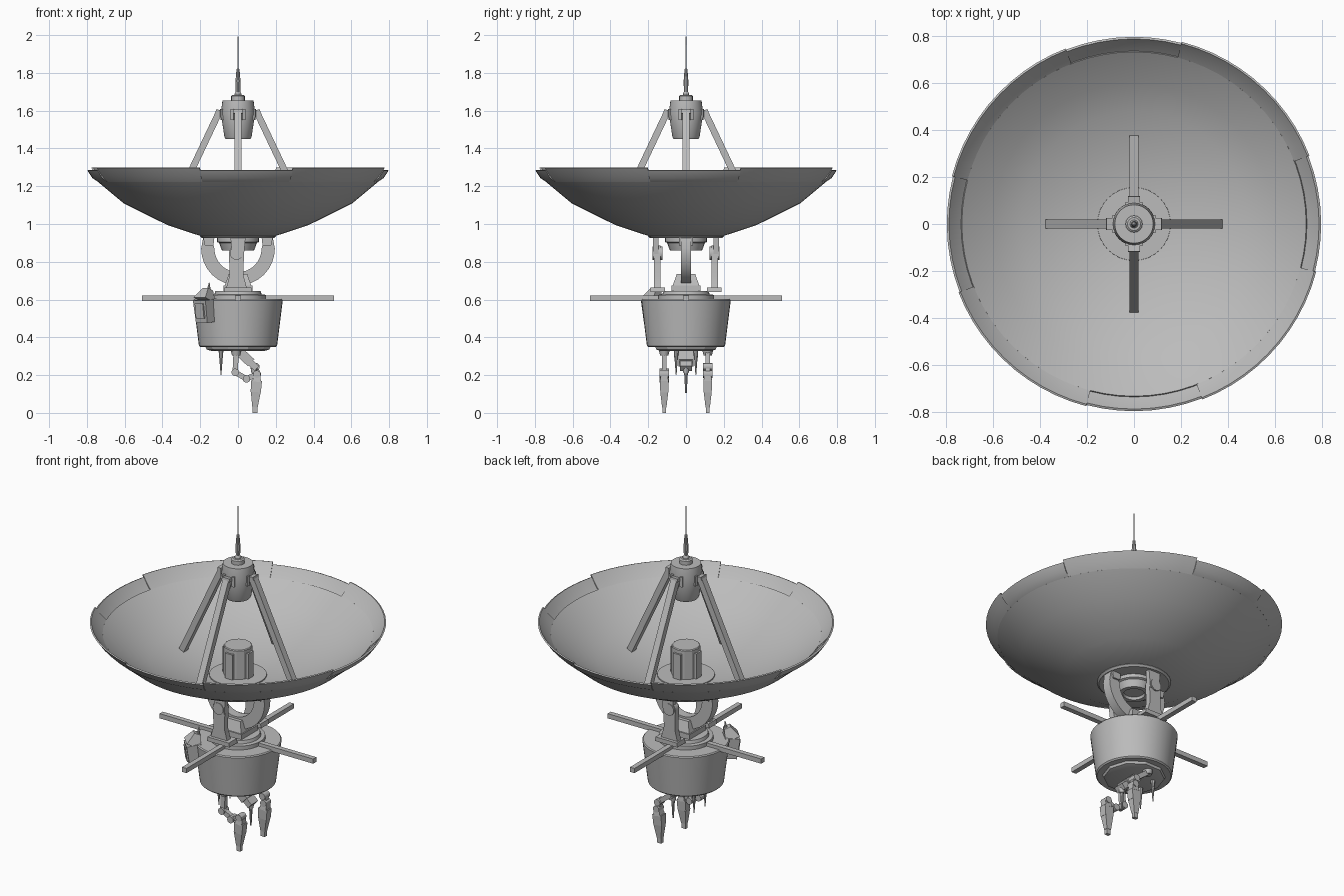
import bpy, bmesh, math
from math import sin, cos, radians, pi
from mathutils import Vector, Matrix

if "Cube" in bpy.data.objects:
    bpy.data.objects.remove(bpy.data.objects["Cube"])

GREY = (0.5, 0.5, 0.5, 1)
metal = bpy.data.materials.new("grey_metal")
metal.use_nodes = True
metal.diffuse_color = GREY
metal.node_tree.nodes["Principled BSDF"].inputs["Base Color"].default_value = GREY


def finish(name, bm):
    bmesh.ops.remove_doubles(bm, verts=bm.verts, dist=0.0001)
    bmesh.ops.recalc_face_normals(bm, faces=bm.faces)
    mesh = bpy.data.meshes.new(name)
    bm.to_mesh(mesh)
    bm.free()
    mesh.materials.append(metal)
    obj = bpy.data.objects.new(name, mesh)
    bpy.context.collection.objects.link(obj)
    bpy.ops.object.select_all(action='DESELECT')
    obj.select_set(True)
    bpy.context.view_layer.objects.active = obj
    bpy.ops.object.shade_smooth_by_angle(angle=radians(30))


def lathe(name, profile, segs=32, start=0, sweep=360, panel=False):
    """Sweep (radius, z) points about z; a panel is a closed loop with end caps."""
    bm = bmesh.new()
    rings = []
    for i in range(segs + 1):
        a = radians(start + sweep * i / segs)
        rings.append([bm.verts.new((r * cos(a), r * sin(a), z)) for r, z in profile])
    n = len(profile)
    for a, b in zip(rings, rings[1:]):
        for j in range(n if panel else n - 1):
            k = (j + 1) % n
            quad = [a[j], a[k], b[k], b[j]]
            if profile[j][0] == 0:
                quad.remove(b[j])
            if profile[k][0] == 0:
                quad.remove(b[k])
            if len(quad) > 2:
                bm.faces.new(quad)
    if panel:
        bm.faces.new(rings[0])
        bm.faces.new(rings[-1])
    finish(name, bm)


def place(bm, p, q):
    turn = (q - p).to_track_quat('Z', 'Y').to_matrix().to_4x4()
    bm.transform(Matrix.Translation((p + q) / 2) @ turn)


def bar(name, p, q, w, d, end=1.0):
    """Box from p to q, w wide and d deep, scaled by end at q."""
    p, q = Vector(p), Vector(q)
    bm = bmesh.new()
    bmesh.ops.create_cube(bm, size=1)
    for v in bm.verts:
        s = end if v.co.z > 0 else 1
        v.co = Vector((v.co.x * w * s, v.co.y * d * s, v.co.z * (q - p).length))
    place(bm, p, q)
    finish(name, bm)


def rod(name, p, q, r1, r2, segs=12):
    p, q = Vector(p), Vector(q)
    bm = bmesh.new()
    bmesh.ops.create_cone(bm, cap_ends=True, segments=segs, radius1=r1, radius2=r2, depth=(q - p).length)
    place(bm, p, q)
    finish(name, bm)


def plate(name, outline, y, thick):
    """Extrude an (x, z) outline along y."""
    bm = bmesh.new()
    face = bm.faces.new([bm.verts.new((x, y - thick / 2, z)) for x, z in outline])
    out = bmesh.ops.extrude_face_region(bm, geom=[face])
    for v in out["geom"]:
        if isinstance(v, bmesh.types.BMVert):
            v.co.y += thick
    finish(name, bm)


def arc(cx, cz, r, a0, a1, n=16):
    return [(cx + r * cos(radians(a0 + (a1 - a0) * i / n)),
             cz + r * sin(radians(a0 + (a1 - a0) * i / n))) for i in range(n + 1)]


def polar(r, a, z):
    return (r * cos(a), r * sin(a), z)


# Dish: shell with a thicker middle, then alternating high and low rim panels
under = [(0, 0.937), (0.2, 0.937), (0.375, 0.995), (0.606, 1.11), (0.74, 1.222)]
inner = [(0.734, 1.233), (0.6, 1.135), (0.48, 1.078), (0.36, 1.035), (0.15, 0.982), (0, 0.982)]
lathe("dish_shell", under + inner, 72)
high = [(0.74, 1.222), (0.772, 1.254), (0.803, 1.297), (0.795, 1.3), (0.766, 1.263), (0.734, 1.233)]
low = [(0.74, 1.222), (0.771, 1.243), (0.798, 1.283), (0.789, 1.287), (0.762, 1.251), (0.734, 1.223)]
for i in range(4):
    lathe("low_rim_panel", low, 7, 90 * i - 14.7, 36, True)
    lathe("high_rim_panel", high, 11, 90 * i + 21.3, 54, True)

# Feed horn in the dish centre
lathe("feed_flange", [(0, 0.99), (0.156, 0.99), (0.158, 0.97)], 32)
lathe("feed_horn", [(0, 1.165), (0.074, 1.165), (0.078, 1.16), (0.078, 0.97)], 12)
for i in range(4):
    a = i * pi / 2
    bar("feed_plate", polar(0.076, a, 0.985), polar(0.0761, a, 1.14), 0.05, 0.02)

# Receiver head with antenna
lathe("receiver_head", [(0, 1.45), (0.066, 1.45), (0.072, 1.46), (0.091, 1.59),
                        (0.082, 1.655), (0, 1.655)], 32)
lathe("receiver_cap", [(0, 1.64), (0.036, 1.64), (0.036, 1.678), (0.028, 1.684), (0, 1.684)], 16)
lathe("antenna", [(0.018, 1.68), (0.018, 1.69), (0.012, 1.7), (0.013, 1.76), (0.008, 1.82),
                  (0.003, 1.825), (0.002, 1.99), (0, 2.0)], 10)

# Receiver struts and their clamps
for i in range(4):
    a = i * pi / 2
    bar("receiver_strut", polar(0.1, a, 1.592), polar(0.362, a, 1.04), 0.038, 0.035)
    bar("strut_clamp", polar(0.07, a, 1.59), polar(0.118, a, 1.597), 0.05, 0.02)
    for s in (-1, 1):
        b = a + s * 0.33
        bar("clamp_cheek", polar(0.088, b, 1.55), polar(0.09, b, 1.61), 0.016, 0.016)

# Underside mount of the dish
lathe("mount_disc", [(0, 0.925), (0.19, 0.925), (0.2, 0.935), (0.2, 0.945)], 32)
lathe("mount_boss", [(0, 0.875), (0.055, 0.875), (0.06, 0.86), (0.085, 0.86), (0.1, 0.9),
                     (0.112, 0.905), (0.112, 0.93)], 24)

# Tilt ring: lower half ring with upright ends
ring = [(0.185, 0.925)] + arc(0, 0.87, 0.195, 0, -180) + [(-0.185, 0.925), (-0.14, 0.925)]
ring += arc(0, 0.87, 0.125, -180, 0) + [(0.14, 0.925)]
plate("tilt_ring", ring, 0, 0.055)
for s in (-1, 1):
    plate("ring_end", [(s * x, z) for x, z in ((0.125, 0.93), (0.185, 0.93), (0.175, 0.885), (0.13, 0.885))], 0, 0.075)

# Fork arms with pivots and hangers
fork = [(-0.065, 0.65), (0.05, 0.65), (0.028, 0.73)] + arc(-0.008, 0.845, 0.04, 0, 180, 10) + [(-0.044, 0.73)]
for s in (-1, 1):
    plate("fork_arm", fork, s * 0.152, 0.034)
    plate("fork_foot", [(-0.075, 0.64), (0.075, 0.64), (0.07, 0.665), (-0.07, 0.665)], s * 0.15, 0.075)
    rod("pivot_pin", (-0.008, s * 0.125, 0.845), (-0.008, s * 0.178, 0.845), 0.035, 0.035, 16)
    plate("pivot_hanger", [(-0.04, 0.93), (0.04, 0.93), (0.03, 0.82), (-0.03, 0.82)], s * 0.16, 0.028)
bar("cradle_base", (0, 0, 0.64), (0, 0, 0.675), 0.155, 0.155)
bar("cradle_top", (0, 0, 0.675), (0, 0, 0.735), 0.14, 0.14, 0.7)

# Body with turntable and lower hatch
lathe("body", [(0, 0.602), (0.232, 0.602), (0.237, 0.596), (0.207, 0.355), (0.2, 0.348), (0, 0.348)], 40)
lathe("turntable", [(0, 0.645), (0.12, 0.645), (0.125, 0.627), (0.148, 0.625), (0.148, 0.6)], 32)
lathe("lower_hatch", [(0.172, 0.35), (0.165, 0.335), (0.14, 0.328), (0, 0.328)], 10)

# Four outriggers
for i in range(4):
    a = i * pi / 2
    bar("outrigger", polar(0.14, a, 0.607), polar(0.508, a, 0.607), 0.03, 0.028)

# Equipment pod on the front right of the body
a = radians(225)
bar("pod_case", polar(0.235, a, 0.48), polar(0.25, a, 0.6), 0.085, 0.075, 1.1)
bar("pod_hood", polar(0.25, a, 0.595), polar(0.225, a, 0.655), 0.09, 0.085, 0.45)
bar("pod_cover", polar(0.275, a, 0.5), polar(0.285, a, 0.58), 0.06, 0.02)
rod("pod_spike", polar(0.22, a, 0.64), polar(0.215, a, 0.69), 0.012, 0.002, 8)


# Gripper arms: jointed links ending in a tapered claw
def arm(y, path):
    pts = [(x, y, z) for x, z in path]
    rod("shoulder", (pts[0][0], y, 0.335), (pts[0][0], y, 0.305), 0.03, 0.022)
    for p, q in zip(pts, pts[1:]):
        bar("arm_link", p, q, 0.026, 0.028)
        rod("arm_joint", (q[0], y - 0.024, q[2]), (q[0], y + 0.024, q[2]), 0.02, 0.02)
    bar("claw_wrist", (0.103, y, 0.2), (0.098, y, 0.165), 0.036, 0.035, 1.3)
    bar("claw_upper", (0.094, y, 0.11), (0.098, y, 0.17), 0.042, 0.054, 1.08)
    bar("claw_lower", (0.094, y, 0.11), (0.09, y, 0.03), 0.042, 0.052, 0.55)
    bar("claw_tip", (0.09, y, 0.04), (0.09, y, 0), 0.026, 0.02)


arm(-0.115, [(-0.01, 0.32), (-0.015, 0.215), (0.045, 0.18), (0.1, 0.205)])
arm(0.115, [(0, 0.32), (0.095, 0.245), (0.102, 0.205)])

# Centre probe and two small spikes
bar("probe_arm", (0, 0, 0.33), (0.07, 0, 0.265), 0.08, 0.05)
bar("probe_head", (0.055, 0, 0.275), (0.1, 0, 0.235), 0.065, 0.035)
rod("probe_collar", (0.085, 0, 0.25), (0.085, 0, 0.21), 0.02, 0.014)
rod("probe_needle", (0.085, 0, 0.215), (0.085, 0, 0.105), 0.01, 0.004, 8)
for s in (-1, 1):
    rod("spike_base", (-0.09, s * 0.052, 0.335), (-0.09, s * 0.052, 0.29), 0.013, 0.01, 8)
    rod("spike", (-0.09, s * 0.052, 0.29), (-0.09, s * 0.052, 0.2), 0.009, 0.002, 8)
